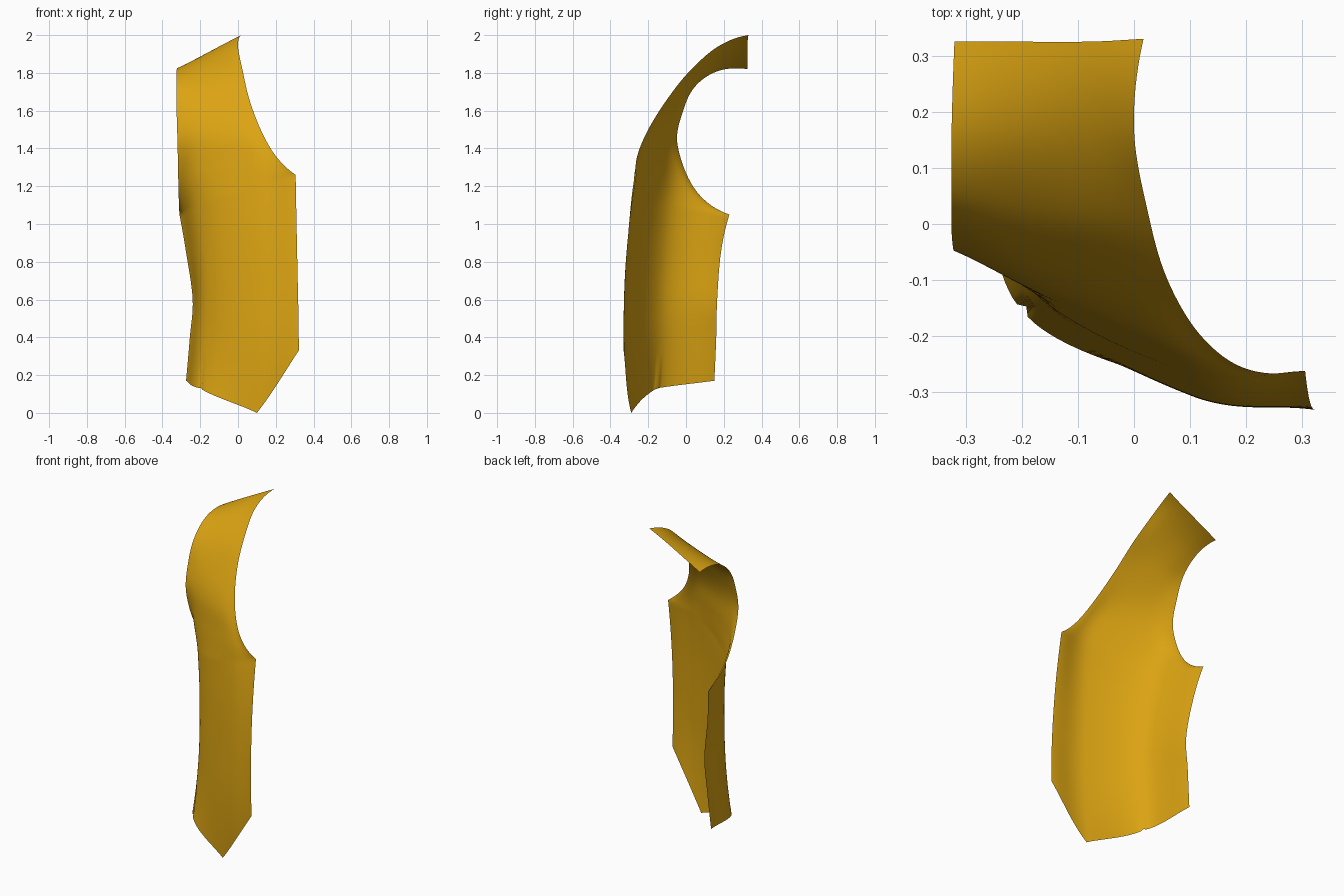
import bpy, bmesh, math
from mathutils import Vector

if "Cube" in bpy.data.objects:
    bpy.data.objects.remove(bpy.data.objects["Cube"])

# Four guide lines running from the hem up to the shoulder seam
FRONT_EDGE = [(.322, -.33, .33), (.32, -.33, .52), (.315, -.322, .75), (.31, -.30, 1.0),
              (.305, -.262, 1.26), (.20, -.258, 1.36), (.12, -.20, 1.50), (.06, -.10, 1.66),
              (.025, .02, 1.81), (0, .17, 1.94), (.017, .33, 2.0)]
CHEST_LINE = [(.10, -.29, 0), (.10, -.305, .35), (.10, -.30, .65), (.10, -.287, .95),
              (.10, -.265, 1.20), (.07, -.235, 1.34), (.02, -.185, 1.48), (-.04, -.09, 1.63),
              (-.07, .02, 1.78), (-.08, .17, 1.90), (-.08, .325, 1.95)]
SIDE_LINE = [(-.20, -.155, .13), (-.18, -.135, .38), (-.17, -.13, .62), (-.18, -.115, .88),
             (-.205, -.095, 1.10), (-.22, -.095, 1.28), (-.20, -.105, 1.45), (-.21, -.055, 1.60),
             (-.22, .035, 1.74), (-.23, .165, 1.84), (-.23, .325, 1.87)]
BACK_EDGE = [(-.275, .15, .17), (-.255, .16, .40), (-.24, .165, .60), (-.275, .185, .85),
             (-.31, .23, 1.05), (-.315, .05, 1.18), (-.32, -.045, 1.42), (-.325, -.015, 1.60),
             (-.325, .05, 1.73), (-.325, .17, 1.81), (-.32, .325, 1.82)]
CORNER = 4   # row of the neckline corner and the underarm corner


def spline(pts, t, curved_ends=True):
    """Smooth curve through pts, t from 0 to len(pts) - 1."""
    pts = [Vector(p) for p in pts]
    if curved_ends:
        pts = [3 * pts[0] - 3 * pts[1] + pts[2]] + pts + [3 * pts[-1] - 3 * pts[-2] + pts[-3]]
    else:
        pts = [2 * pts[0] - pts[1]] + pts + [2 * pts[-1] - pts[-2]]
    i = min(int(t), len(pts) - 4)
    f = t - i
    p0, p1, p2, p3 = pts[i:i + 4]
    return 0.5 * (2 * p1 + (p2 - p0) * f + (2 * p0 - 5 * p1 + 4 * p2 - p3) * f * f
                  + (3 * p1 - p0 - 3 * p2 + p3) * f ** 3)


def cornered(pts, t):
    """Same, but with a sharp corner at the CORNER row."""
    if t <= CORNER:
        return spline(pts[:CORNER + 1], t)
    return spline(pts[CORNER:], t - CORNER)


def guide_row(v):
    return [cornered(FRONT_EDGE, v), spline(CHEST_LINE, v),
            spline(SIDE_LINE, v), cornered(BACK_EDGE, v)]


def panel_point(row, u, v):
    p = spline(row, u, False)
    # straight hem between the pointed corners
    i = min(int(u), 2)
    straight = row[i].z + (row[i + 1].z - row[i].z) * (u - i)
    w = max(0, 1 - v)
    p.z = p.z * (1 - w) + straight * w
    # small dart pinched in at the side of the hem
    pinch = 0.008 * max(0, 1 - v / 0.8) * math.exp(-((u - 2) / 0.03) ** 2)
    return p + Vector((pinch, pinch, 0))


# Waistcoat front panel: one curved cloth sheet
COLS, ROWS = 60, 100
bm = bmesh.new()
grid = []
for r in range(ROWS + 1):
    v = 10 * r / ROWS
    row = guide_row(v)
    grid.append([bm.verts.new(panel_point(row, 3 * c / COLS, v)) for c in range(COLS + 1)])
for r in range(ROWS):
    for c in range(COLS):
        f = bm.faces.new((grid[r][c], grid[r + 1][c], grid[r + 1][c + 1], grid[r][c + 1]))
        f.smooth = True
bm.normal_update()
if sum(f.normal.y for f in bm.faces) > 0:   # outside faces the front
    bmesh.ops.reverse_faces(bm, faces=bm.faces[:])
mesh = bpy.data.meshes.new("waistcoat_front_panel")
bm.to_mesh(mesh)
bm.free()
panel = bpy.data.objects.new("waistcoat_front_panel", mesh)
bpy.context.collection.objects.link(panel)

gold = bpy.data.materials.new("golden cloth")
gold.diffuse_color = (0.71, 0.37, 0.006, 1)
gold.use_nodes = True
gold.node_tree.nodes["Principled BSDF"].inputs["Base Color"].default_value = gold.diffuse_color
mesh.materials.append(gold)
